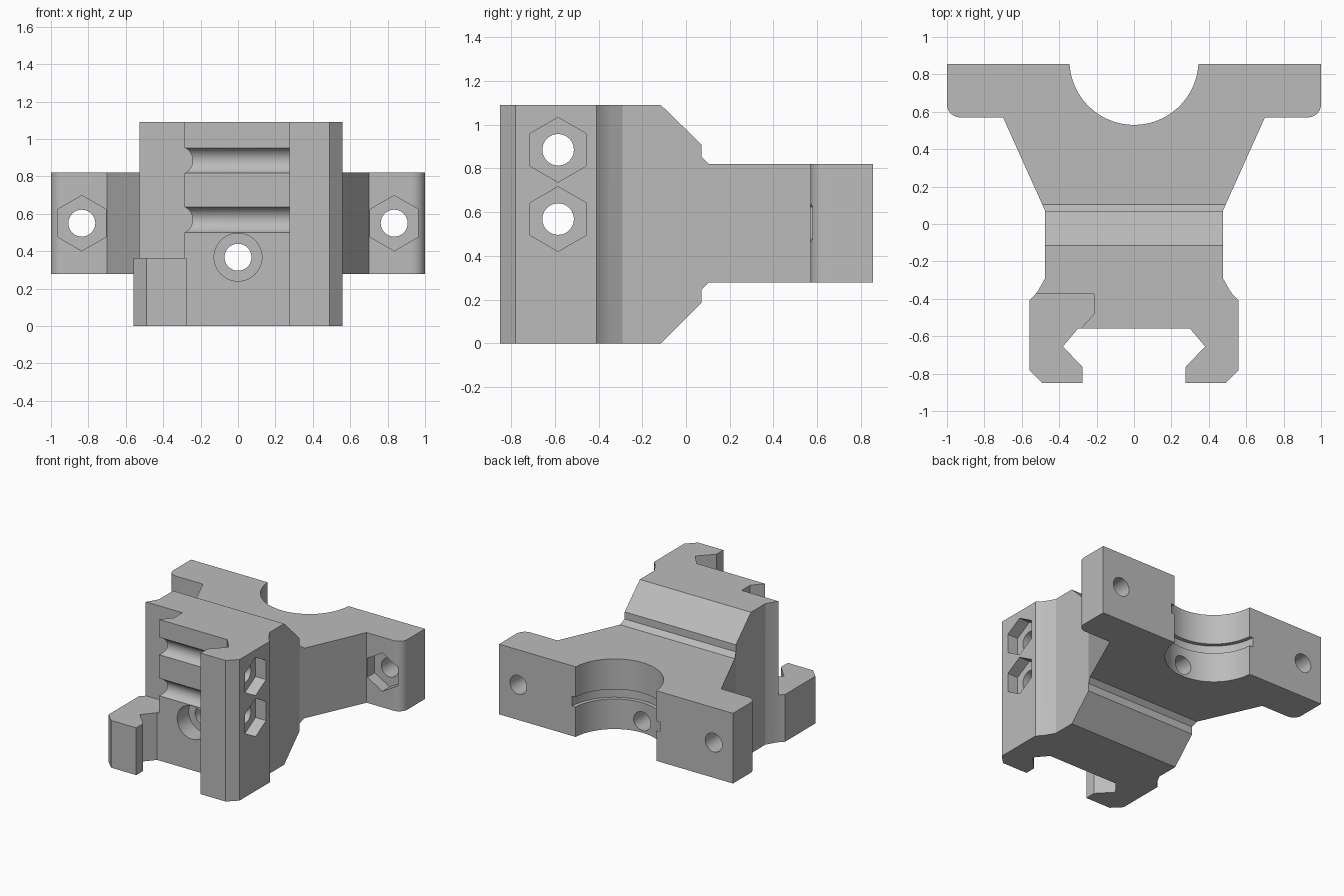
import bpy, bmesh, math
from mathutils import Matrix

cube = bpy.data.objects.get("Cube")
if cube:
    bpy.data.objects.remove(cube, do_unlink=True)

grey = bpy.data.materials.new("light_grey")
grey.use_nodes = True
color = (0.5, 0.5, 0.5, 1)
grey.diffuse_color = color
grey.node_tree.nodes["Principled BSDF"].inputs["Base Color"].default_value = color


def prism(name, points, low, high, place=lambda u, v, w: (u, v, w)):
    """Extrude a 2D outline from low to high; place maps it into space."""
    bm = bmesh.new()
    rings = [[bm.verts.new(place(u, v, w)) for u, v in points] for w in (low, high)]
    n = len(points)
    bm.faces.new(rings[0])
    bm.faces.new(rings[1])
    for i in range(n):
        j = (i + 1) % n
        bm.faces.new((rings[0][i], rings[0][j], rings[1][j], rings[1][i]))
    bmesh.ops.recalc_face_normals(bm, faces=bm.faces)
    mesh = bpy.data.meshes.new(name)
    bm.to_mesh(mesh)
    bm.free()
    mesh.materials.append(grey)
    obj = bpy.data.objects.new(name, mesh)
    bpy.context.collection.objects.link(obj)
    return obj


def along_x(u, v, w):
    return (w, u, v)


def along_y(u, v, w):
    return (u, w, v)


def ring(u, v, radius, sides=48):
    # First corner points up, so hexagons stand on a tip
    return [(u + radius * math.sin(math.tau * i / sides),
             v + radius * math.cos(math.tau * i / sides)) for i in range(sides)]


def combine(target, tool, operation="DIFFERENCE"):
    tool.hide_render = True
    mod = target.modifiers.new(tool.name, "BOOLEAN")
    mod.operation = operation
    mod.solver = "EXACT"
    mod.object = tool
    bpy.context.view_layer.objects.active = target
    bpy.ops.object.modifier_apply(modifier=mod.name)
    bpy.data.objects.remove(tool, do_unlink=True)


# Plan outline: rail jaws, waist, flared arms with rounded corners, clamp saddle
corner = [(0.93 + 0.07 * math.sin(a), 0.64 - 0.07 * math.cos(a))
          for a in [math.pi / 2 * i / 8 for i in range(9)]]
R, CY = 0.345, 0.875
start = math.asin((CY - 0.855) / R)
saddle = [(R * math.cos(a), CY - R * math.sin(a))
          for a in [start + (math.pi / 2 - start) * i / 28 for i in range(29)]]
half = [(0.30, -0.56), (0.38, -0.655), (0.275, -0.765), (0.275, -0.85),
        (0.49, -0.85), (0.56, -0.78), (0.56, -0.41), (0.53, -0.38),
        (0.512, -0.355), (0.475, -0.29), (0.475, 0.07), (0.70, 0.57)]
half += corner + [(1, 0.855)] + saddle
outline = half + [(-x, y) for x, y in reversed(half[:-1])]
bracket = prism("rail_clamp_bracket", outline, 0, 1.09)

# Side outline: tall clamp block stepping down to the thinner arms
upper = [(-0.9, 1.09), (-0.115, 1.09), (0.07, 0.91), (0.07, 0.855),
         (0.105, 0.82), (0.9, 0.82)]
lower = [(0.9, 0.278), (0.105, 0.278), (0.07, 0.245), (0.07, 0.185),
         (-0.115, 0), (-0.9, 0)]
combine(bracket, prism("side_profile", upper + lower, -1.2, 1.2, along_x), "INTERSECT")

# Space for the separate sliding jaw
jaw_gap = [(-0.8, -0.375), (-0.213, -0.375), (-0.213, -0.48), (-0.285, -0.56),
           (-0.25, -0.57), (-0.25, -1), (-0.8, -1)]
combine(bracket, prism("jaw_gap", jaw_gap, 0.365, 1.3))

# Cross bolt holes with nut pockets
for z in (0.885, 0.568):
    combine(bracket, prism("cross_bolt", ring(-0.585, z, 0.072), -0.8, 0.8, along_x))
    combine(bracket, prism("cross_nut", ring(-0.585, z, 0.148, 6), 0.47, 0.8, along_x))

# Arm bolt holes with nut pockets
for side in (-1, 1):
    x = side * 0.835
    combine(bracket, prism("arm_bolt", ring(x, 0.55, 0.072), 0.4, 1, along_y))
    combine(bracket, prism("arm_nut", ring(x, 0.55, 0.148, 6), 0.4, 0.66, along_y))

# Centre bolt with counterbore, running through to the saddle
combine(bracket, prism("centre_bolt", ring(0, 0.368, 0.072), -0.7, 0.7, along_y))
combine(bracket, prism("counterbore", ring(0, 0.368, 0.128), -0.7, -0.42, along_y))

# Narrow groove around the saddle
combine(bracket, prism("saddle_groove", ring(0, CY, R + 0.03, 96), 0.51, 0.585))

bpy.ops.object.select_all(action="DESELECT")
bracket.select_set(True)
bpy.context.view_layer.objects.active = bracket
bpy.ops.object.shade_smooth_by_angle(angle=math.radians(20))
